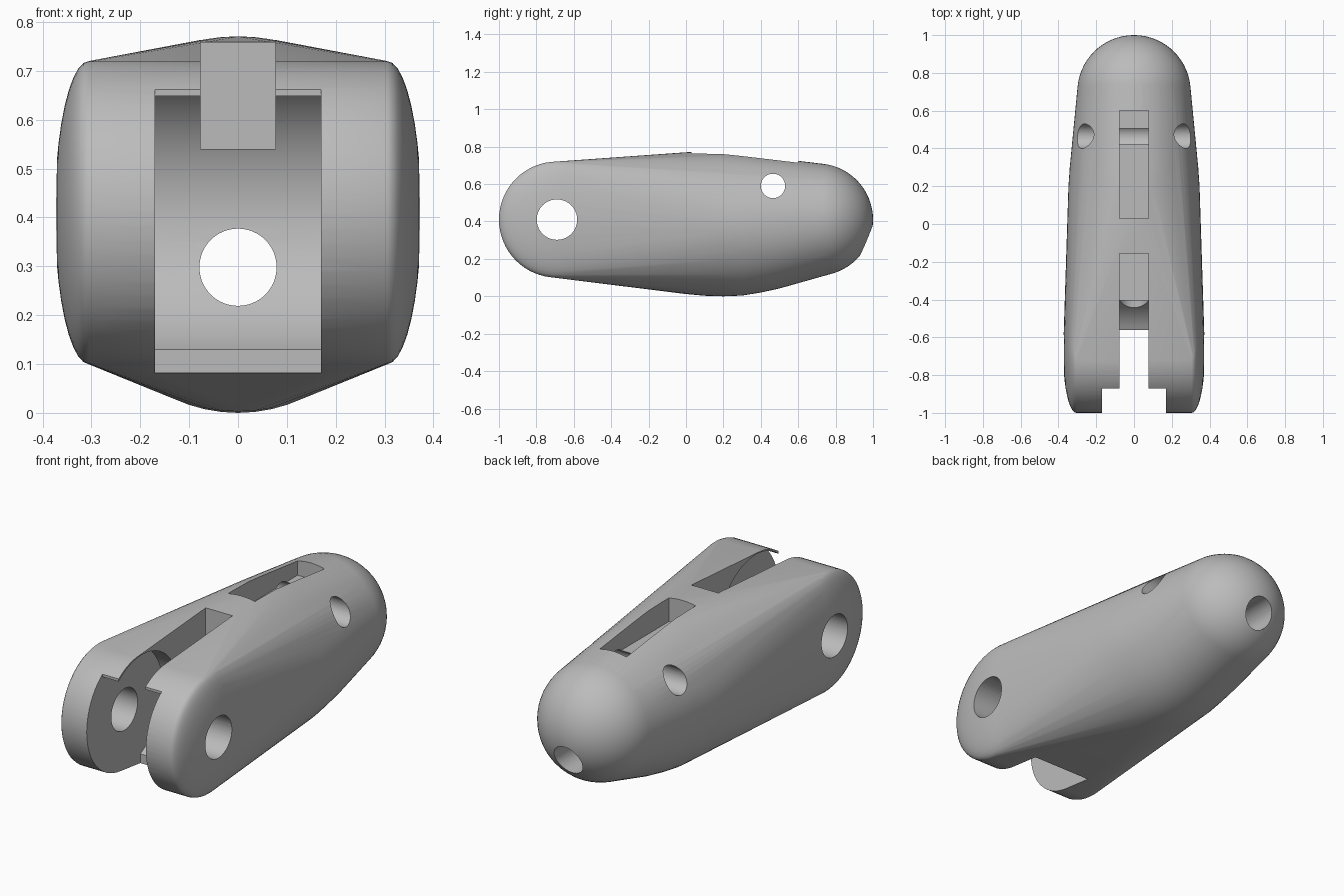
import bpy
import bmesh
from math import cos, sin, pi, sqrt, radians
from mathutils import Matrix, Vector

if "Cube" in bpy.data.objects:
    bpy.data.objects.remove(bpy.data.objects["Cube"], do_unlink=True)

grey = bpy.data.materials.new("matte_grey")
grey.use_nodes = True
colour = (0.5, 0.5, 0.5, 1)
grey.diffuse_color = colour
grey.node_tree.nodes["Principled BSDF"].inputs["Base Color"].default_value = colour

SEG = 64
PIVOT_Y, PIVOT_Z = -0.69, 0.41


def finish(bm, name):
    bmesh.ops.recalc_face_normals(bm, faces=bm.faces)
    mesh = bpy.data.meshes.new(name)
    bm.to_mesh(mesh)
    bm.free()
    mesh.materials.append(grey)
    obj = bpy.data.objects.new(name, mesh)
    bpy.context.collection.objects.link(obj)
    return obj


def box(name, x, y0, y1, z0, z1):
    bm = bmesh.new()
    size = Matrix.Diagonal((2 * x, y1 - y0, z1 - z0, 1))
    place = Matrix.Translation((0, (y0 + y1) / 2, (z0 + z1) / 2))
    bmesh.ops.create_cube(bm, size=1, matrix=place @ size)
    return finish(bm, name)


def rod(name, axis, centre, radius, length):
    bm = bmesh.new()
    turn = Vector((0, 0, 1)).rotation_difference(Vector(axis)).to_matrix().to_4x4()
    bmesh.ops.create_cone(bm, cap_ends=True, segments=SEG, radius1=radius, radius2=radius,
                          depth=length, matrix=Matrix.Translation(centre) @ turn)
    return finish(bm, name)


# Body: hull around a domed hinge drum, oval middle sections and a round tip
bm = bmesh.new()
angles = [2 * pi * i / SEG for i in range(SEG)]
drum_r = 0.31
for side in (-1, 1):
    for step in range(10):
        r = drum_r * sin(pi / 2 * (step + 1) / 10)
        x = side * (0.305 + 0.07 * sqrt(max(0, 1 - (r / drum_r) ** 2)))
        for a in angles:
            bm.verts.new((x, PIVOT_Y + r * cos(a), PIVOT_Z + r * sin(a)))

sections = [(0, 0.352, 0.770, 0.012), (0.1, 0.35, 0.772, 0.003), (0.2, 0.347, 0.770, 0),
            (0.3, 0.34, 0.760, 0.004), (0.4, 0.33, 0.745, 0.020), (0.5, 0.32, 0.728, 0.042)]
for y, half, top, bottom in sections:
    for a in angles:
        bm.verts.new((half * cos(a), y, (top + bottom) / 2 + (top - bottom) / 2 * sin(a)))

bmesh.ops.create_uvsphere(bm, u_segments=SEG, v_segments=32, radius=0.3,
                          matrix=Matrix.Translation((0, 0.7, 0.41)))
bmesh.ops.delete(bm, geom=bm.faces[:], context="FACES_ONLY")
bmesh.ops.delete(bm, geom=bm.edges[:], context="EDGES_FACES") if not bm.verts else None
hull = bmesh.ops.convex_hull(bm, input=bm.verts[:], use_existing_faces=False)
loose = [v for v in bm.verts if not v.link_faces]
bmesh.ops.delete(bm, geom=loose, context="VERTS")
wires = [e for e in bm.edges if not e.link_faces]
bmesh.ops.delete(bm, geom=wires, context="EDGES")
body = finish(bm, "finger_link")

# Cutters: hinge gap, channels and drilled holes
cutters = [
    rod("hinge_gap", (1, 0, 0), (0, -0.68, PIVOT_Z), 0.305, 0.34),
    box("gap_mouth", 0.17, -1.2, -0.87, -0.2, 1),
    box("gap_underside", 0.17, -1.1, -0.56, -0.1, PIVOT_Z),
    box("front_channel", 0.077, -1.3, -0.155, 0.54, 1.1),
    box("rear_channel", 0.077, 0.03, 0.6, 0.64, 1.2),
    rod("hinge_hole", (1, 0, 0), (0, PIVOT_Y, PIVOT_Z), 0.108, 2),
    rod("pin_hole", (1, 0, 0), (0, 0.465, 0.59), 0.065, 2),
    rod("cord_hole", (0, 1, 0), (0, 0, 0.298), 0.079, 3),
]
bpy.ops.object.select_all(action="DESELECT")
body.select_set(True)
bpy.context.view_layer.objects.active = body
for cutter in cutters:
    cutter.hide_render = True
    cut = body.modifiers.new(cutter.name, "BOOLEAN")
    cut.operation = "DIFFERENCE"
    cut.solver = "EXACT"
    cut.object = cutter
    bpy.ops.object.modifier_apply(modifier=cut.name)
    bpy.data.objects.remove(cutter, do_unlink=True)

bpy.ops.object.shade_smooth_by_angle(angle=radians(30))
